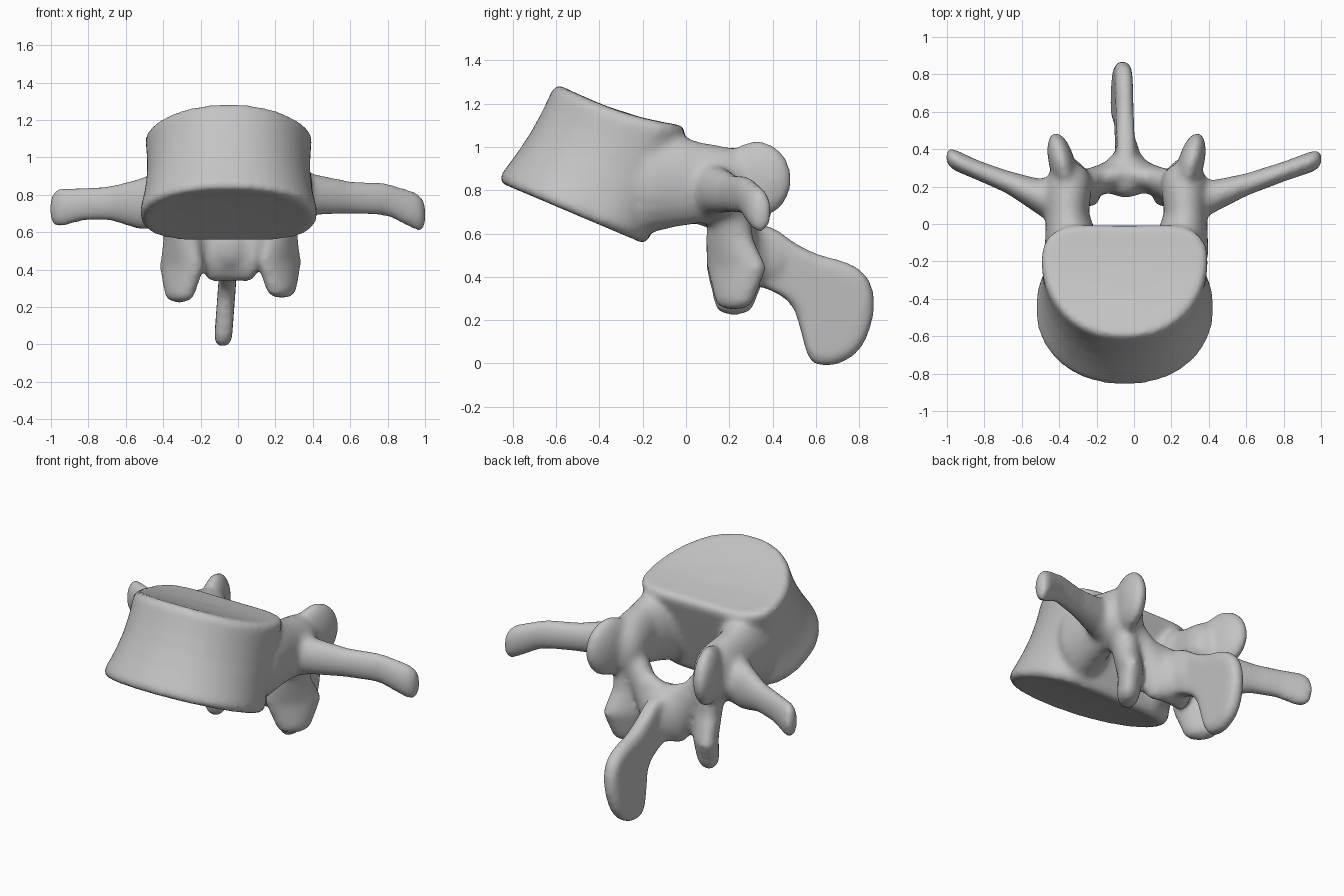
import bpy, bmesh, math
from mathutils import Vector, Euler, Matrix

cube = bpy.data.objects.get("Cube")
if cube:
    bpy.data.objects.remove(cube, do_unlink=True)

MID = -0.04          # the bone's own centre line, slightly off x = 0
bm = bmesh.new()     # every part goes in here and is fused afterwards


def skin(rings):
    """Closed surface through a list of equal rings of points."""
    loops = [[bm.verts.new(p) for p in ring] for ring in rings]
    n = len(loops[0])
    faces = [bm.faces.new(loops[0][::-1]), bm.faces.new(loops[-1])]
    for a, b in zip(loops, loops[1:]):
        for i in range(n):
            j = (i + 1) % n
            faces.append(bm.faces.new((a[i], a[j], b[j], b[i])))
    bmesh.ops.recalc_face_normals(bm, faces=faces)


def limb(stations, u, v, n=20):
    """Elliptical tube with rounded ends; station = centre, half width, half depth."""
    u, v = Vector(u), Vector(v)
    st = [(Vector(c), a, b) for c, a, b in stations]

    def cap(end, inner):
        c, a, b = end
        d = (c - inner[0]).normalized() * min(a, b)
        angles = [math.radians(k) for k in (25, 50, 70, 85)]
        return [(c + d * math.sin(k), a * math.cos(k) ** 0.7, b * math.cos(k) ** 0.7)
                for k in angles]

    full = cap(st[0], st[1])[::-1] + st + cap(st[-1], st[-2])
    skin([[c + u * a * math.cos(k) + v * b * math.sin(k)
           for k in (2 * math.pi * i / n for i in range(n))] for c, a, b in full])


def blob(centre, radii, turn):
    m = (Matrix.Translation(centre) @ Euler(turn).to_matrix().to_4x4()
         @ Matrix.Diagonal((*radii, 1)))
    bmesh.ops.create_uvsphere(bm, u_segments=24, v_segments=16, radius=1, matrix=m)


def round_off(points):
    """Cut every corner of a closed outline."""
    pairs = zip(points, points[1:] + points[:1])
    return [p.lerp(q, t) for p, q in pairs for t in (0.25, 0.75)]


def body_ring(t, size, lift=0.0):
    """Kidney-shaped slice; t = 0 at the lower plate, 1 at the upper plate."""
    front = Vector((0, -0.88, 0.84)).lerp(Vector((0, -0.605, 1.295)), t)
    back = Vector((0, -0.135, 0.525)).lerp(Vector((0, 0.045, 1.09)), t)
    waist = math.sin(math.pi * t)
    front.y += 0.025 * waist
    width = 0.485 - 0.035 * t - 0.03 * waist
    widest = 0.52 + 0.14 * t
    ring = []
    for i in range(56):
        k = 2 * math.pi * i / 56
        c, s = math.cos(k), math.sin(k)
        if s < 0:
            f = widest + widest * s
        else:
            f = widest + (1 - widest) * s ** 0.75 - 0.06 * s ** 6
        f = 0.5 + (f - 0.5) * size
        x = math.copysign(abs(c) ** (0.92 if s < 0 else 0.8), c) * width
        p = front.lerp(back, f)
        dip = 0.035 * t * math.sin(math.pi * f)
        ring.append((-0.05 + x * size, p.y, p.z + lift - dip))
    return ring


# Vertebral body with softly rounded rims
skin([body_ring(0, 0.3, 0.015), body_ring(0, 0.7, 0.01), body_ring(0, 0.94)]
     + [body_ring(t, 1) for t in (0.06, 0.15, 0.3, 0.5, 0.7, 0.85, 0.95)]
     + [body_ring(1, 0.95), body_ring(1, 0.7), body_ring(1, 0.3)])

X, Y, Z = (1, 0, 0), (0, 1, 0), (0, 0, 1)
for s in (-1, 1):
    def at(dx, y, z):
        return (MID + s * dx, y, z)

    # Pedicle, flaring where it leaves the body
    limb([(at(0.27, -0.17, 0.84), 0.17, 0.24), (at(0.30, -0.04, 0.845), 0.135, 0.215),
          (at(0.315, 0.06, 0.835), 0.115, 0.19), (at(0.31, 0.2, 0.82), 0.125, 0.18)],
         X, Z)
    # Upper joint process
    blob(at(0.345, 0.325, 0.85), (0.07, 0.17, 0.18), (0, 0, -s * 0.25))
    # Lower joint process: a plate running from inner front to outer back
    low = 0.012 * s
    limb([(at(0.29, 0.2, 0.74), 0.10, 0.09), (at(0.26, 0.2, 0.58), 0.125, 0.08),
          (at(0.26, 0.235, 0.43 + low), 0.17, 0.075),
          (at(0.27, 0.225, 0.30 + low), 0.115, 0.065)],
         (s * 0.62, 0.78, 0), (s * 0.78, -0.62, 0))
    # Lamina
    limb([(at(0.27, 0.205, 0.74), 0.085, 0.14), (at(0.2, 0.215, 0.66), 0.085, 0.16),
          (at(0.12, 0.245, 0.525), 0.085, 0.19),
          (at(-0.02, 0.28, 0.505), 0.09, 0.17)], Y, Z)

# Transverse processes
limb([((0.30, 0.12, 0.80), 0.12, 0.14), ((0.42, 0.145, 0.80), 0.09, 0.11),
      ((0.6, 0.21, 0.785), 0.062, 0.09), ((0.8, 0.28, 0.775), 0.055, 0.09),
      ((0.955, 0.335, 0.71), 0.058, 0.105)], Y, Z)
limb([((-0.38, 0.10, 0.79), 0.14, 0.16), ((-0.52, 0.15, 0.75), 0.095, 0.14),
      ((-0.68, 0.225, 0.755), 0.063, 0.095), ((-0.83, 0.285, 0.75), 0.055, 0.092),
      ((-0.955, 0.34, 0.73), 0.058, 0.108)], Y, Z)

# Spinous process: a side profile, thickened and rounded, leaning sideways as it drops
outline = [Vector(p) for p in (
    (0.24, 0.62), (0.37, 0.66), (0.55, 0.52), (0.78, 0.465), (0.87, 0.37),
    (0.875, 0.21), (0.81, 0.05), (0.69, -0.02), (0.57, -0.01), (0.535, 0.12),
    (0.49, 0.28), (0.37, 0.35), (0.24, 0.38))]
outline = round_off(round_off(outline))
centre = Vector((0.62, 0.3))
spine = []
for k in range(-80, 81, 20):
    a = math.radians(k)
    ring = []
    for p in outline:
        q = p + (centre - p).normalized() * 0.05 * (1 - math.cos(a))
        lean = -0.045 - 0.037 * max(0, 0.5 - q.y) / 0.5
        ring.append((lean + 0.048 * math.sin(a), q.x, q.y))
    spine.append(ring)
skin(spine)
# Flared root of the spinous process
limb([((MID, 0.26, 0.52), 0.12, 0.15), ((-0.035, 0.40, 0.49), 0.06, 0.12)], X, Z)

mesh = bpy.data.meshes.new("vertebra")
bm.to_mesh(mesh)
bm.free()
bone = bpy.data.objects.new("vertebra", mesh)
bpy.context.collection.objects.link(bone)

# Fuse the parts into one smooth surface
bpy.context.view_layer.objects.active = bone
bone.select_set(True)
fuse = bone.modifiers.new("fuse", 'REMESH')
fuse.mode = 'VOXEL'
fuse.voxel_size = 0.016
soften = bone.modifiers.new("soften", 'SMOOTH')
soften.factor = 0.5
soften.iterations = 18
for name in ("fuse", "soften"):
    bpy.ops.object.modifier_apply(modifier=name)
bpy.ops.object.shade_smooth()

# Bone colour
grey = bpy.data.materials.new("bone grey")
grey.use_nodes = True
colour = (0.55, 0.55, 0.55, 1)
grey.diffuse_color = colour
grey.node_tree.nodes["Principled BSDF"].inputs["Base Color"].default_value = colour
bone.data.materials.clear()
bone.data.materials.append(grey)
